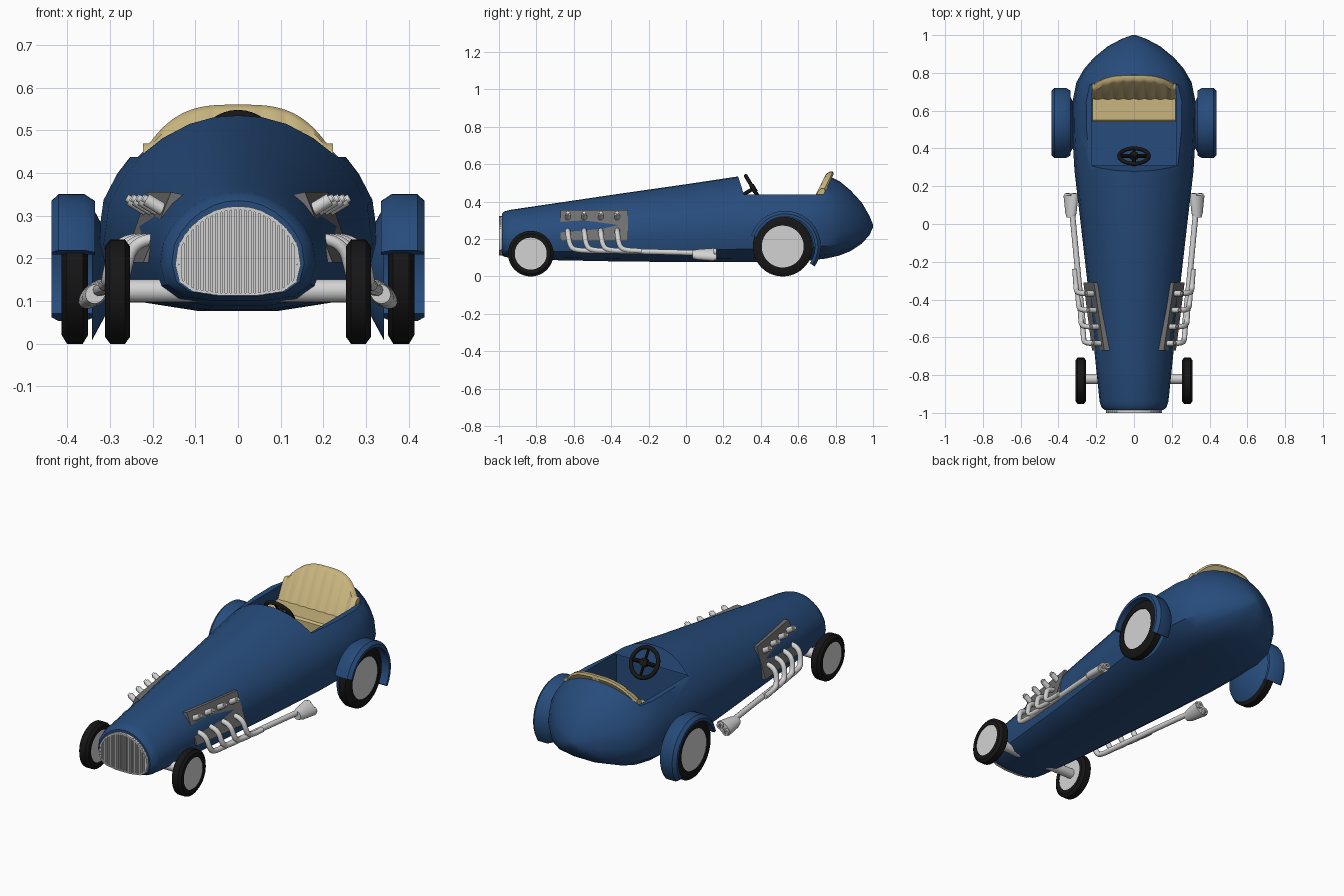
import bpy, bmesh
from math import sin, cos, pi, radians
from mathutils import Vector

if "Cube" in bpy.data.objects:
    bpy.data.objects.remove(bpy.data.objects["Cube"])


def material(name, r, g, b):
    m = bpy.data.materials.new(name)
    m.use_nodes = True
    m.diffuse_color = (r, g, b, 1)
    m.node_tree.nodes["Principled BSDF"].inputs["Base Color"].default_value = (r, g, b, 1)
    return m


BLUE = material("body blue", 0.02, 0.072, 0.2)
LIGHT = material("light metal", 0.65, 0.65, 0.65)
GREY = material("engine grey", 0.16, 0.16, 0.16)
BLACK = material("rubber black", 0.008, 0.008, 0.008)
TAN = material("seat tan", 0.58, 0.46, 0.21)


def smooth(ob, angle=35):
    bpy.ops.object.select_all(action='DESELECT')
    ob.select_set(True)
    bpy.context.view_layer.objects.active = ob
    bpy.ops.object.shade_smooth_by_angle(angle=radians(angle))


def loft(name, rings, mat, loop=False, angle=35):
    """Skin a list of equal closed rings; loop joins the last to the first."""
    bm = bmesh.new()
    vs = [[bm.verts.new(p) for p in ring] for ring in rings]
    n = len(vs[0])
    pairs = list(zip(vs, vs[1:])) + ([(vs[-1], vs[0])] if loop else [])
    for a, b in pairs:
        for i in range(n):
            j = (i + 1) % n
            bm.faces.new((a[i], a[j], b[j], b[i]))
    if not loop:
        bm.faces.new(vs[0])
        bm.faces.new(vs[-1])
    bmesh.ops.recalc_face_normals(bm, faces=bm.faces)
    mesh = bpy.data.meshes.new(name)
    bm.to_mesh(mesh)
    bm.free()
    ob = bpy.data.objects.new(name, mesh)
    bpy.context.collection.objects.link(ob)
    mesh.materials.append(mat)
    smooth(ob, angle)
    return ob


def rod(name, p, q, r1, mat, r2=None, n=20):
    """Straight round bar or cone from p to q."""
    p, q = Vector(p), Vector(q)
    rot = (q - p).to_track_quat('Z', 'Y')
    ring = lambda c, r: [c + rot @ Vector((r * cos(2 * pi * i / n), r * sin(2 * pi * i / n), 0))
                         for i in range(n)]
    return loft(name, [ring(p, r1), ring(q, r1 if r2 is None else r2)], mat)


def sweep(name, profile, cy, cz, mat, start=0, end=360, steps=40):
    """Turn an (x, radius) profile about a sideways axis."""
    full = end - start == 360
    rings = []
    for k in range(steps if full else steps + 1):
        a = radians(start + (end - start) * k / steps)
        rings.append([(x, cy + r * cos(a), cz + r * sin(a)) for x, r in profile])
    return loft(name, rings, mat, loop=full)


def tube(name, pts, r, mat):
    """Smooth bent pipe through control points."""
    cu = bpy.data.curves.new(name, 'CURVE')
    cu.dimensions = '3D'
    cu.bevel_depth, cu.bevel_resolution, cu.use_fill_caps = r, 3, True
    sp = cu.splines.new('NURBS')
    sp.points.add(len(pts) - 1)
    for pt, co in zip(sp.points, pts):
        pt.co = (*co, 1)
    sp.use_endpoint_u, sp.order_u, sp.resolution_u = True, 3, 6
    cu.materials.append(mat)
    ob = bpy.data.objects.new(name, cu)
    bpy.context.collection.objects.link(ob)
    bpy.ops.object.select_all(action='DESELECT')
    ob.select_set(True)
    bpy.context.view_layer.objects.active = ob
    bpy.ops.object.convert(target='MESH')
    smooth(bpy.context.object, 50)


# Half cross-section shared by body and grille: (width share, height share)
HALF = [(0, 0), (.3, 0), (.72, .045), (.93, .15), (1, .34), (.96, .54), (.87, .66),
        (.735, .78), (.56, .88), (.36, .955), (.18, .99), (0, 1)]


def section(y, w, zb, zt):
    pts = HALF + [(-u, v) for u, v in HALF[-2:0:-1]]
    return [(w * u, y, zb + (zt - zb) * v) for u, v in pts]


def prism(name, outline, half):
    return loft(name, [[(x, y, z) for y, z in outline] for x in (-half, half)], BLUE)


# Body shell: stations of (y, half width, bottom, top)
STATIONS = [(-.985, .155, .112, .335), (-.97, .172, .105, .348), (-.94, .182, .1, .356),
            (-.75, .202, .088, .384), (-.35, .242, .08, .443), (0, .282, .077, .493),
            (.28, .315, .077, .535), (.5, .328, .08, .555), (.65, .325, .084, .56),
            (.75, .305, .096, .545), (.82, .265, .112, .51), (.88, .213, .136, .46),
            (.94, .14, .175, .395), (.98, .065, .22, .325), (1, .01, .262, .278)]
body = loft("body", [section(*s) for s in STATIONS], BLUE)

# Cockpit: cut the top away, then hollow the inside
cutters = [prism("cockpit_top_cutter", [(.258, .6), (.31, .437), (.735, .437), (.825, .62)], .5),
           prism("cockpit_well_cutter", [(.285, .2), (.285, .44), (.738, .44), (.7, .2)], .222)]
for c in cutters:
    c.hide_render = True
    bpy.context.view_layer.objects.active = body
    mod = body.modifiers.new("cut", 'BOOLEAN')
    mod.operation, mod.solver, mod.object = 'DIFFERENCE', 'EXACT', c
    bpy.ops.object.modifier_apply(modifier=mod.name)
    bpy.data.objects.remove(c)
smooth(body, 40)

# Radiator grille with upright bars inside a rim
GW, GB, GT = .147, .113, .322
loft("grille", [section(-.975, GW, GB, GT), section(-.992, GW, GB, GT)], LIGHT)
rim = [section(-.99, GW, GB, GT), section(-1, GW, GB, GT),
       section(-1, GW - .008, GB + .006, GT - .008), section(-.99, GW - .008, GB + .006, GT - .008)]
loft("grille_rim", rim, LIGHT, loop=True)


def height_at(u, side):
    for (u0, v0), (u1, v1) in zip(side, side[1:]):
        if min(u0, u1) <= u <= max(u0, u1):
            return v0 + (v1 - v0) * (u - u0) / (u1 - u0)


for k in range(-12, 13):
    x = k * .0112
    u = abs(x) / GW
    lo, hi = (GB + (GT - GB) * height_at(u, s) for s in (HALF[:5], HALF[4:]))
    box = lambda z: [(x - .0035, -.99, z), (x + .0035, -.99, z), (x + .0035, -.998, z), (x - .0035, -.998, z)]
    loft("grille_bar", [box(lo), box(hi)], LIGHT)

# Seat: cushion and a padded, leaning back with upright pleats
loft("seat_cushion", [[(x, .54, .2), (x, .54, .36), (x, .55, .37), (x, .7, .37), (x, .7, .2)]
                      for x in (-.22, .22)], TAN)
rings = []
for k in range(65):
    x = -.222 + .444 * k / 64
    top = .43 + .13 * max(.3, 1 - abs(x / .232) ** 3.2)
    pleat = .006 * abs(sin(8 * pi * k / 64))
    lean = lambda z, d: (x, .695 + (z - .43) * .5 + d, z)
    rings.append([lean(.3, -pleat), lean(top - .012, -pleat), lean(top, .008),
                  lean(top, .026), lean(top - .012, .036), lean(.3, .036)])
loft("seat_back", rings, TAN, angle=45)

# Steering wheel, spokes and column
hub = Vector((0, .36, .47))
up, axis, side = Vector((0, -.514, .857)), Vector((0, .857, .514)), Vector((1, 0, 0))
rings = []
for k in range(32):
    a = 2 * pi * k / 32
    out = side * cos(a) + up * sin(a)
    rings.append([hub + out * (.078 + .011 * cos(b)) + axis * .011 * sin(b)
                  for b in (2 * pi * i / 10 for i in range(10))])
loft("steering_wheel", rings, BLACK, loop=True, angle=60)
for d, r in ((side, .011), (up, .007)):
    rod("steering_spoke", hub - d * .078, hub + d * .078, r, BLACK, n=10)
rod("steering_hub", hub - axis * .012, hub + axis * .014, .022, BLACK)
rod("steering_column", hub - axis * .1, hub, .01, BLACK)

# Front axle
rod("front_axle", (-.27, -.82, .124), (.27, -.82, .124), .027, LIGHT)

for s, tag in ((1, "left_"), (-1, "right_")):
    # Wheels: tyre ring and flat disc
    for end, x, y, r, h in (("front_", .282, -.83, .122, .029), ("rear_", .382, .517, .16, .031)):
        tyre = [(-h, .7), (-h, .87), (-.6 * h, 1), (.6 * h, 1), (h, .87), (h, .7)]
        sweep(tag + end + "tyre", [(s * x + dx, r * q) for dx, q in tyre], y, r, BLACK)
        rod(tag + end + "wheel_disc", (s * (x - h * .85), y, r), (s * (x + h * .85), y, r),
            r * .73, LIGHT, n=40)

    # Rear fender and its flared mount
    arch = [(.437, .16), (.437, .175), (.42, .191), (.36, .191), (.335, .175), (.335, .16)]
    sweep(tag + "fender", [(s * x, r) for x, r in arch], .53, .16, BLUE, -34, 162, 18)
    rod(tag + "wheel_mount", (s * .295, .525, .165), (s * .342, .525, .165), .07, BLUE, .157, 32)

    # Engine side panel
    ends = [(-.67, .157, .222), (-.31, .212, .268)]
    loft(tag + "engine_panel", [[(s * a, y, .355), (s * b, y, .19), (s * (b - .05), y, .19),
                                 (s * (a - .05), y, .345)] for y, a, b in ends], GREY)

    # Studs and exhaust headers
    for k in range(4):
        y = -.632 + .088 * k
        x = .18 + .013 * k
        rod(tag + "engine_stud", (s * (x - .02), y, .305), (s * (x + .035), y, .338), .015, LIGHT, n=12)
        rod(tag + "stud_tip", (s * (x + .03), y, .335), (s * (x + .042), y, .342), .009, LIGHT, n=12)
        tube(tag + "header_pipe", [(s * (x + .02), y, .245), (s * (x + .065), y, .24),
                                   (s * (x + .085), y + .01, .165), (s * (x + .088), y + .04, .138),
                                   (s * (x + .094), y + .13, .137)], .014, LIGHT)
    tube(tag + "exhaust_pipe", [(s * .27, -.53, .138), (s * .295, -.28, .136), (s * .328, .07, .125)],
         .015, LIGHT)

    # Flattened exhaust tip, with twin outlets
    tilt, cross = Vector((s * .78, 0, -.62)), Vector((s * .62, 0, .78))
    oval = lambda y, a, b: [Vector((s * .334, y, .117)) + tilt * a * cos(t) + cross * b * sin(t)
                            for t in (2 * pi * i / 20 for i in range(20))]
    loft(tag + "exhaust_tip", [oval(.035, .024, .022), oval(.06, .034, .024),
                               oval(.15, .046, .026)], LIGHT)
    for d in (-.022, .022):
        c = Vector((s * .334, .14, .117)) + tilt * d
        rod(tag + "exhaust_outlet", c, c + Vector((0, .022, 0)), .018, LIGHT)
        rod(tag + "outlet_bore", c, c + Vector((0, .023, 0)), .01, GREY)
